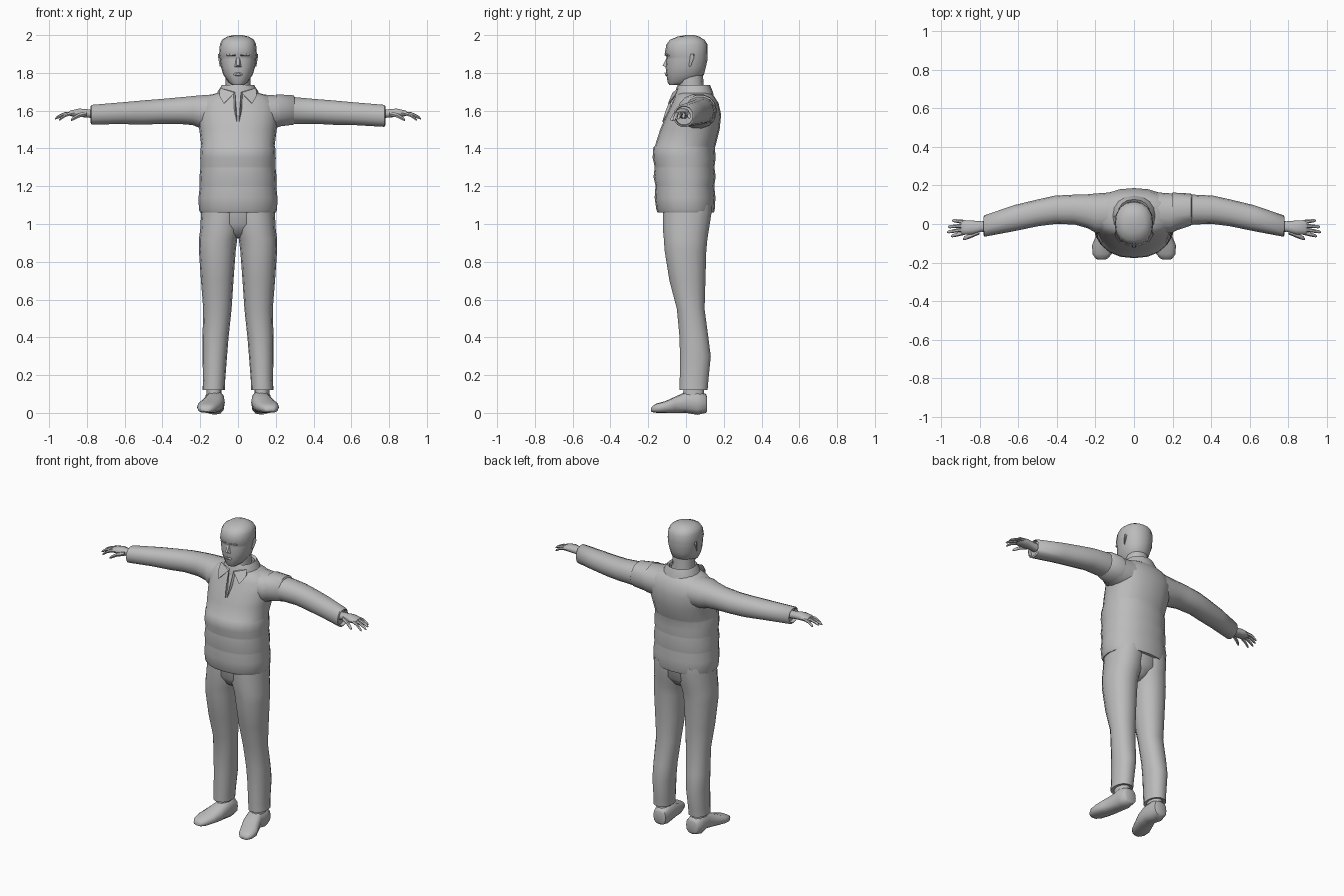
import bpy, bmesh, math
from mathutils import Vector

grey = bpy.data.materials.new("plain_grey")
grey.diffuse_color = (0.5, 0.5, 0.5, 1)


def finish(name, bm, angle=50):
    bmesh.ops.recalc_face_normals(bm, faces=bm.faces)
    me = bpy.data.meshes.new(name)
    bm.to_mesh(me)
    bm.free()
    ob = bpy.data.objects.new(name, me)
    bpy.context.collection.objects.link(ob)
    me.materials.append(grey)
    bpy.ops.object.select_all(action='DESELECT')
    bpy.context.view_layer.objects.active = ob
    ob.select_set(True)
    bpy.ops.object.shade_smooth_by_angle(angle=math.radians(angle))
    return ob


def loft(name, rings, n=16, axis='z', power=2.2, side=1, caps=True, angle=50):
    """Rings are (position, u_min, u_max, v_min, v_max): u,v = x,y along z; y,z along x; x,z along y."""
    bm = bmesh.new()
    loops = []
    for p, u0, u1, v0, v1 in rings:
        loop = []
        for i in range(n):
            a = 2 * math.pi * i / n
            c, s = math.cos(a), math.sin(a)
            c = math.copysign(abs(c) ** (2 / power), c)
            s = math.copysign(abs(s) ** (2 / power), s)
            u, v = (u0 + u1) / 2 + c * (u1 - u0) / 2, (v0 + v1) / 2 + s * (v1 - v0) / 2
            x, y, z = {'z': (u, v, p), 'x': (p, u, v), 'y': (u, p, v)}[axis]
            loop.append(bm.verts.new((side * x, y, z)))
        loops.append(loop)
    for a, b in zip(loops, loops[1:]):
        for i in range(n):
            j = (i + 1) % n
            bm.faces.new((a[i], a[j], b[j], b[i]))
    if caps:
        bm.faces.new(loops[0])
        bm.faces.new(loops[-1])
    return finish(name, bm, angle)


def solid(name, points, side=1):
    """Convex hull of a few points."""
    bm = bmesh.new()
    for x, y, z in points:
        bm.verts.new((x * side, y, z))
    bmesh.ops.convex_hull(bm, input=bm.verts)
    return finish(name, bm, 30)


def finger(name, a, b, r, side):
    """Tapered, slightly bent digit from a to b."""
    a, b = Vector(a), Vector(b)
    rings = []
    for t, k in ((0, 1), (0.5, 0.95), (0.9, 0.75), (1, 0.35)):
        c = a.lerp(b, t) + Vector((0, 0, 0.008 * math.sin(t * math.pi)))
        rings.append((c.x, c.y - r * k, c.y + r * k, c.z - r * k, c.z + r * k))
    loft(name, rings, 6, 'x', 2, side)


# Jumper body: ribbed lower panels, then chest and shoulders
body = [(1.06, .2, -.15, .148), (1.075, .207, -.157, .152), (1.14, .209, -.166, .156),
        (1.195, .203, -.162, .15), (1.205, .203, -.162, .15), (1.25, .204, -.172, .157),
        (1.295, .199, -.166, .151), (1.305, .199, -.166, .151), (1.35, .2, -.177, .157),
        (1.405, .197, -.173, .153), (1.415, .194, -.164, .157), (1.5, .205, -.137, .178),
        (1.58, .215, -.103, .186), (1.64, .21, -.075, .172), (1.675, .17, -.06, .15),
        (1.7, .09, -.045, .125)]
loft("jumper_body", [(z, -w, w, f, b) for z, w, f, b in body], 20, power=2.25)

# Head and neck
loft("neck", [(1.66, -.075, .075, -.04, .1), (1.74, -.066, .066, -.04, .092),
              (1.82, -.066, .066, -.05, .09)], 12)
head = [(1.735, .03, -.088, -.02), (1.75, .05, -.097, .04), (1.79, .078, -.104, .095),
        (1.83, .09, -.108, .105), (1.87, .096, -.105, .114), (1.885, .097, -.104, .114),
        (1.9, .1, -.113, .115), (1.95, .096, -.104, .115), (1.975, .085, -.085, .098),
        (1.992, .058, -.045, .07), (2.0, .02, .0, .045)]
loft("head", [(z, -w, w, f, b) for z, w, f, b in head], 16, power=2.25)
solid("nose", [(-.01, -.1, 1.885), (.01, -.1, 1.885), (-.021, -.1, 1.828), (.021, -.1, 1.828),
               (-.006, -.124, 1.838), (.006, -.124, 1.838)])
solid("lips", [(-.032, -.09, 1.795), (.032, -.09, 1.795), (0, -.114, 1.803), (-.018, -.11, 1.787),
               (.018, -.11, 1.787), (0, -.09, 1.778)])

# Collar band standing round the neck, and the open placket edges
loft("collar_band", [(1.665, -.118, .118, -.066, .15), (1.7, -.108, .108, -.058, .142),
                     (1.735, -.086, .086, -.045, .128), (1.725, -.076, .076, -.038, .116),
                     (1.68, -.08, .08, -.038, .116)], 16, caps=False)

for side, s in ((1, "right"), (-1, "left")):
    d = 0.012 if side < 0 else 0
    # Ear, brow, collar point, placket edge
    solid(s + "_ear", [(.088, .01, 1.9), (.105, .04, 1.9), (.088, .045, 1.9), (.088, .015, 1.835),
                       (.097, .025, 1.835), (.105, .042, 1.88)], side)
    solid(s + "_brow", [(.012, -.1, 1.9), (.012, -.117, 1.895), (.06, -.1, 1.9), (.058, -.102, 1.891),
                        (.012, -.1, 1.888), (.06, -.08, 1.89)], side)
    solid(s + "_collar_point", [(.02, -.06, 1.7), (.018, -.072, 1.695), (.095, -.04, 1.72),
                                (.1, -.05, 1.69), (.075, -.096, 1.637), (.07, -.08, 1.64),
                                (.1, -.06, 1.68)], side)
    solid(s + "_placket_edge", [(.003, -.11, 1.54), (.006, -.126, 1.54), (.016, -.068, 1.7),
                                (.024, -.06, 1.7), (.012, -.108, 1.6), (.02, -.09, 1.6)], side)

    # Sleeve with turned cuff
    loft(s + "_sleeve", [(.1, -.05, .165, 1.5, 1.69), (.2, -.045, .158, 1.505, 1.683),
                         (.24, -.022, .154, 1.522, 1.679), (.31, -.002, .152, 1.528, 1.672),
                         (.41, 0, .147, 1.529, 1.663), (.5, -.012, .127, 1.524, 1.656),
                         (.62, -.037, .098, 1.522 + d / 2, 1.645), (.775, -.066, .045, 1.513 + d, 1.632),
                         (.78, -.058, .035, 1.522 + d, 1.625), (.76, -.055, .035, 1.525 + d, 1.622)],
         14, 'x', 2.2, side)
    # Hand
    loft(s + "_palm", [(.74, -.042, .018, 1.556, 1.604), (.79, -.04, .014, 1.562, 1.608),
                       (.84, -.054, .018, 1.566, 1.612), (.885, -.056, .02, 1.57, 1.602),
                       (.895, -.05, .014, 1.576, 1.596)], 10, 'x', 2.4, side)
    finger(s + "_thumb", (.8, -.04, 1.585), (.885, -.077, 1.55), .014, side)
    for i, tip in enumerate(((.948, -.063, 1.55), (.968, -.042, 1.557),
                             (.964, -.015, 1.563), (.942, .018, 1.56))):
        finger("%s_finger_%d" % (s, i + 1), (.875, -.045 + .0185 * i, 1.587), tip, .0105, side)

    # Trouser leg with hem
    loft(s + "_trouser_leg", [(1.1, -.02, .19, -.125, .138), (1.06, -.02, .195, -.125, .138),
                              (.97, -.012, .2, -.125, .124), (.92, .004, .207, -.12, .116),
                              (.86, .012, .207, -.116, .11), (.7, .024, .196, -.09, .105),
                              (.55, .034, .184, -.05, .1), (.4, .05, .188, -.036, .12),
                              (.3, .058, .188, -.034, .133), (.17, .068, .185, -.035, .12),
                              (.12, .07, .188, -.035, .116), (.125, .082, .175, -.02, .1)],
         14, power=2.2, side=side)

    # Shoe, toes turned slightly outward
    loft(s + "_ankle", [(.06, .085, .168, -.02, .1), (.15, .088, .165, -.015, .095)], 10, side=side)
    loft(s + "_shoe", [(.112, .085, .155, .012, .085), (.106, .075, .165, 0, .1), (.06, .07, .178, -.01, .118),
                       (0, .07, .172, 0, .112), (-.06, .077, .197, 0, .085), (-.11, .095, .217, 0, .062),
                       (-.155, .115, .215, 0, .05), (-.178, .135, .2, .004, .036),
                       (-.185, .15, .187, .008, .024)], 12, 'y', 2.6, side)

# Seat joining the legs under the hem, and shoulder sleeve seam
loft("trouser_seat", [(1.1, -.15, .15, -.122, .135), (1.0, -.14, .14, -.118, .125),
                      (.95, -.06, .06, -.09, .09), (.925, -.03, .03, -.05, .05)], 14)
loft("shoulder_seam", [(.2, -.04, .163, 1.512, 1.689), (.295, -.008, .158, 1.524, 1.683),
                       (.3, .0, .152, 1.53, 1.673)], 14, 'x', caps=False)
